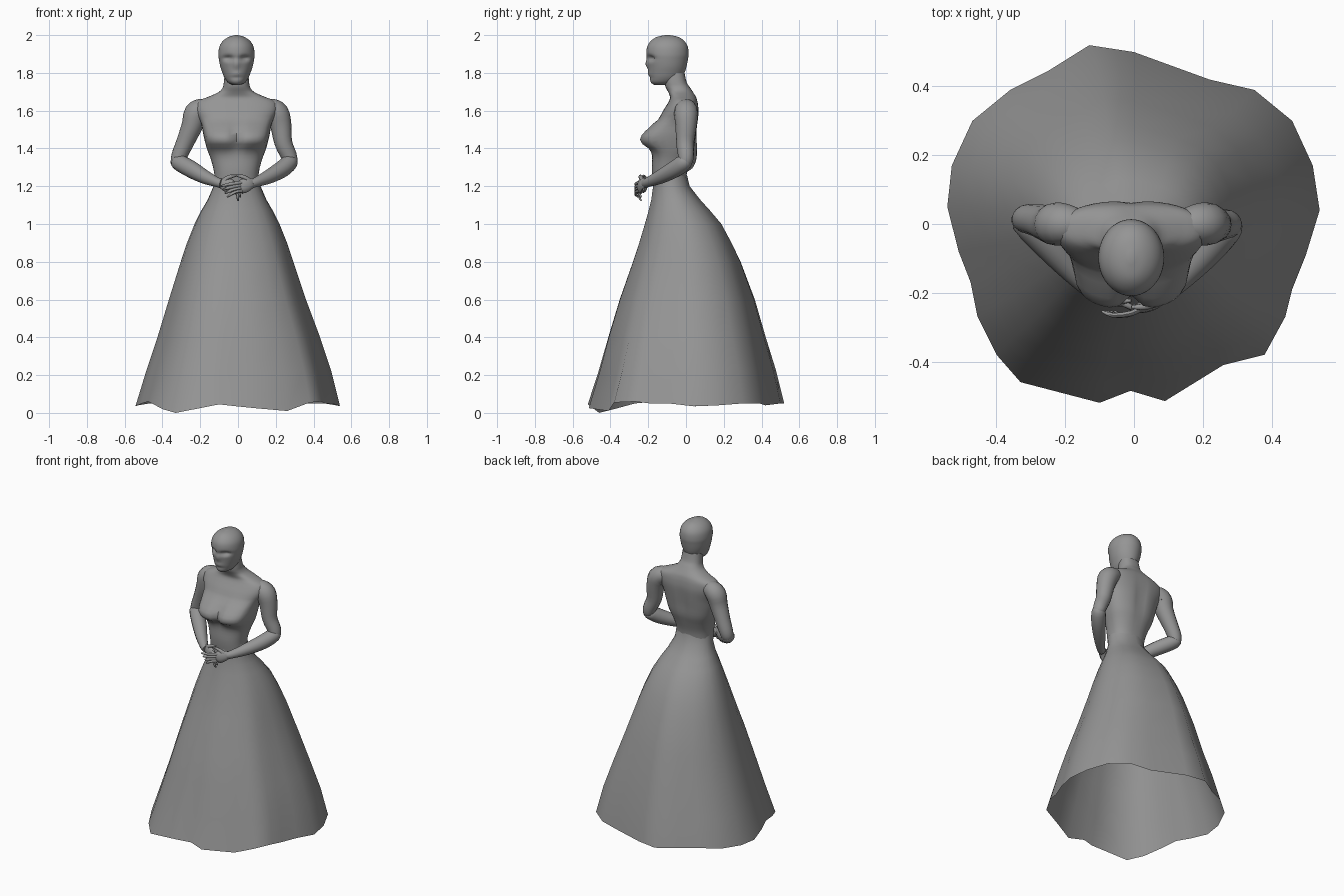
import bpy, math
from math import sin, cos, exp, pi
from mathutils import Vector

if "Cube" in bpy.data.objects:
    bpy.data.objects.remove(bpy.data.objects["Cube"])

grey = bpy.data.materials.new("plain grey")
grey.diffuse_color = (0.3, 0.3, 0.3, 1)
grey.use_nodes = True
grey.node_tree.nodes["Principled BSDF"].inputs["Base Color"].default_value = grey.diffuse_color
CX = -0.008  # body centre line


def skin(name, rings, cap_start=False, cap_end=False, angle=60):
    """Mesh that joins a list of equal closed rings."""
    n = len(rings[0])
    verts = [p for r in rings for p in r]
    faces = [(i*n + j, i*n + (j+1) % n, (i+1)*n + (j+1) % n, (i+1)*n + j)
             for i in range(len(rings) - 1) for j in range(n)]
    if cap_start:
        faces.append(tuple(range(n - 1, -1, -1)))
    if cap_end:
        faces.append(tuple(range((len(rings) - 1)*n, len(rings)*n)))
    me = bpy.data.meshes.new(name)
    me.from_pydata(verts, [], faces)
    me.materials.append(grey)
    ob = bpy.data.objects.new(name, me)
    bpy.context.collection.objects.link(ob)
    bpy.ops.object.select_all(action='DESELECT')
    ob.select_set(True)
    bpy.context.view_layer.objects.active = ob
    bpy.ops.object.shade_smooth_by_angle(angle=math.radians(angle))
    return ob


def smooth_rows(rows, steps):
    """Catmull-Rom interpolation of table rows."""
    out = []
    for i in range(len(rows) - 1):
        a, b, c, d = (rows[max(i-1, 0)], rows[i], rows[i+1], rows[min(i+2, len(rows)-1)])
        for s in range(steps):
            t = s / steps
            out.append([0.5*(2*q + (r-p)*t + (2*p-5*q+4*r-w)*t*t + (3*q-p-3*r+w)*t**3)
                        for p, q, r, w in zip(a, b, c, d)])
    return out + [list(rows[-1])]


def loft(name, rows, shape, n=32, power=0.85, steps=3):
    """Rows are height, half width, front y, back y; shape reshapes each point."""
    rings = []
    for z, rx, yf, yb in smooth_rows(rows, steps):
        ring = []
        for j in range(n):
            a = 2*pi*j/n
            c, s = cos(a), sin(a)
            x = rx*math.copysign(abs(c)**power, c)
            y = (yf+yb)/2 + (yb-yf)/2*math.copysign(abs(s)**power, s)
            x, y, z2 = shape(x, y, z, s)
            ring.append((CX + x, y, z2))
        rings.append(ring)
    return skin(name, rings, True, True)


def tube(name, pts, n=10, steps=3, squash=1.0):
    """Limb through points of x, y, z, radius; squash flattens it front to back."""
    rows = smooth_rows(pts, steps)
    rings = []
    for i, r in enumerate(rows):
        d = (Vector(rows[min(i+1, len(rows)-1)][:3]) - Vector(rows[max(i-1, 0)][:3])).normalized()
        u = d.cross(Vector((0, 1, 0))).normalized()
        v = d.cross(u)
        rings.append([Vector(r[:3]) + r[3]*(u*cos(2*pi*j/n) + v*squash*sin(2*pi*j/n))
                      for j in range(n)])
    return skin(name, rings, True, True)


# Skirt: waist ellipse that turns into the wavy hem, open underneath
hem = [(-.13, .52, .05), (0, .50, .05), (.22, .42, .04), (.35, .39, .05), (.46, .30, .05),
       (.52, .17, .04), (.54, .04, .035), (.50, -.09, .05), (.46, -.19, .05), (.44, -.27, .06),
       (.38, -.38, .055), (.26, -.41, .01), (.09, -.515, .025), (-.01, -.485, .035),
       (-.10, -.52, .045), (-.33, -.46, 0), (-.40, -.38, .02), (-.455, -.27, .05),
       (-.475, -.17, .06), (-.51, -.08, .05), (-.543, .05, .035), (-.53, .17, .04),
       (-.47, .30, .05), (-.36, .39, .06), (-.25, .445, .05)]
hem.reverse()
# height, left, right, front, back
skirt_rows = [(0, -.54, .54, -.52, .52), (.2, -.485, .495, -.463, .478),
              (.4, -.425, .435, -.413, .425), (.6, -.365, .36, -.353, .368),
              (.8, -.303, .293, -.283, .293), (.9, -.27, .26, -.25, .245),
              (1.0, -.23, .22, -.22, .19), (1.07, -.195, .185, -.20, .13),
              (1.13, -.16, .15, -.185, .075), (1.2, -.13, .12, -.175, .02),
              (1.26, -.125, .115, -.175, .005)]
rings = []
for z, xl, xr, yf, yb in skirt_rows:
    t = (1 - z/1.26)**.7
    ring = []
    for hx, hy, hz in hem:
        a = math.atan2(hy/.52, hx/.54)
        px = hx/.54*t + cos(a)*(1 - t)
        py = hy/.52*t + sin(a)*(1 - t)
        ring.append(((xl+xr)/2 + px*(xr-xl)/2, (yf+yb)/2 + py*(yb-yf)/2,
                     z + hz*max(0, 1 - z/.4)))
    rings.append(ring)
skin("skirt", rings)


# Torso with bust, bodice edge, shoulders and neck
def torso_shape(x, y, z, s):
    if s < 0:
        front = min(1, -s*2.2)
        bust = exp(-((abs(x) - .095)/.1)**4 - ((z - 1.45)/(.075 if z > 1.45 else .055))**2)
        y -= .075*bust*front
        if 1.40 < z < 1.535:
            y -= .01*front
    else:
        y -= .012*s*exp(-(x/.03)**2 - ((z - 1.5)/.13)**2)  # spine groove
    return x, y, z


loft("torso", [(1.18, .115, -.168, .0), (1.27, .118, -.18, .005), (1.34, .135, -.178, .025),
               (1.40, .157, -.17, .045), (1.47, .175, -.16, .055), (1.53, .186, -.145, .063),
               (1.59, .212, -.125, .068), (1.63, .215, -.102, .065), (1.655, .195, -.088, .06),
               (1.675, .145, -.085, .053), (1.70, .092, -.095, .037), (1.725, .072, -.108, .02),
               (1.75, .067, -.113, .004), (1.80, .062, -.115, -.008)], torso_shape, n=40)


# Head with sunken eyes, nose and mouth
def head_shape(x, y, z, s):
    if s < 0:
        y += .026*exp(-((abs(x) - .043)/.024)**2 - ((z - 1.878)/.014)**2)
        y -= .012*exp(-(x/.014)**2 - ((z - 1.845)/.024)**2)
        y -= .005*exp(-(x/.025)**2 - ((z - 1.795)/.012)**2)
        y += .004*exp(-(x/.035)**2 - ((z - 1.775)/.008)**2)
    return x, y, z


loft("head", [(1.737, .022, -.17, -.08), (1.75, .046, -.186, -.05), (1.775, .064, -.193, -.022),
              (1.805, .076, -.197, -.006), (1.835, .086, -.20, .003), (1.87, .093, -.206, .01),
              (1.90, .096, -.21, .014),
              (1.94, .09, -.205, .009), (1.97, .071, -.185, -.010), (1.99, .042, -.155, -.04),
              (2.0, .008, -.11, -.085)], head_shape, n=40, power=1.0, steps=4)

# Arms, hands and fingers, folded at the waist
for side, word in ((-1, "right"), (1, "left")):
    def at(x, y, z, r):
        return (CX + side*x, y, z, r)
    ex = .315 if side < 0 else .29
    ey = .01 if side < 0 else -.005
    tube(word + "_upper_arm", [at(.13, .0, 1.615, .035), at(.175, .0, 1.61, .055),
                               at(.215, .0, 1.585, .063), at(.235, .0, 1.52, .056),
                               at(ex - .042, ey, 1.43, .047), at(ex - .012, ey + .005, 1.36, .042),
                               at(ex - .005, ey, 1.32, .034), at(ex - .01, ey - .005, 1.30, .01)],
         n=16)
    tube(word + "_forearm", [at(ex, ey + .015, 1.345, .02), at(ex - .005, ey, 1.33, .042),
                             at(.24, -.06, 1.29, .045), at(.17, -.135, 1.25, .037),
                             at(.105, -.2, 1.222, .026), at(.08, -.215, 1.215, .024)], n=14)
    dy = -.006 if side > 0 else .012
    tube(word + "_hand", [at(.105, -.2, 1.222, .018), at(.075, -.224 + dy, 1.215, .03),
                          at(.035, -.236 + dy, 1.20, .038), at(.012, -.24 + dy, 1.19, .022)],
         squash=.45)
    reach, droop = (.085, .02) if side > 0 else (.045, .04)
    for k in range(4):
        z = 1.22 - k*.015
        tip = reach - k*.012
        tube(f"{word}_finger_{k + 1}", [at(.03, -.24 + dy, z, .009),
                                        at(.0, -.254 + dy, z - droop*.2, .009),
                                        at(-tip*.6, -.26 + dy, z - droop*.6 - k*.002, .008),
                                        at(-tip, -.248 + dy, z - droop - k*.004, .004)],
             n=6, steps=2)
    tube(word + "_thumb", [at(.07, -.225 + dy, 1.23, .012), at(.035, -.235 + dy, 1.25, .011),
                           at(.0, -.235 + dy, 1.256, .005)], n=6, steps=2)
